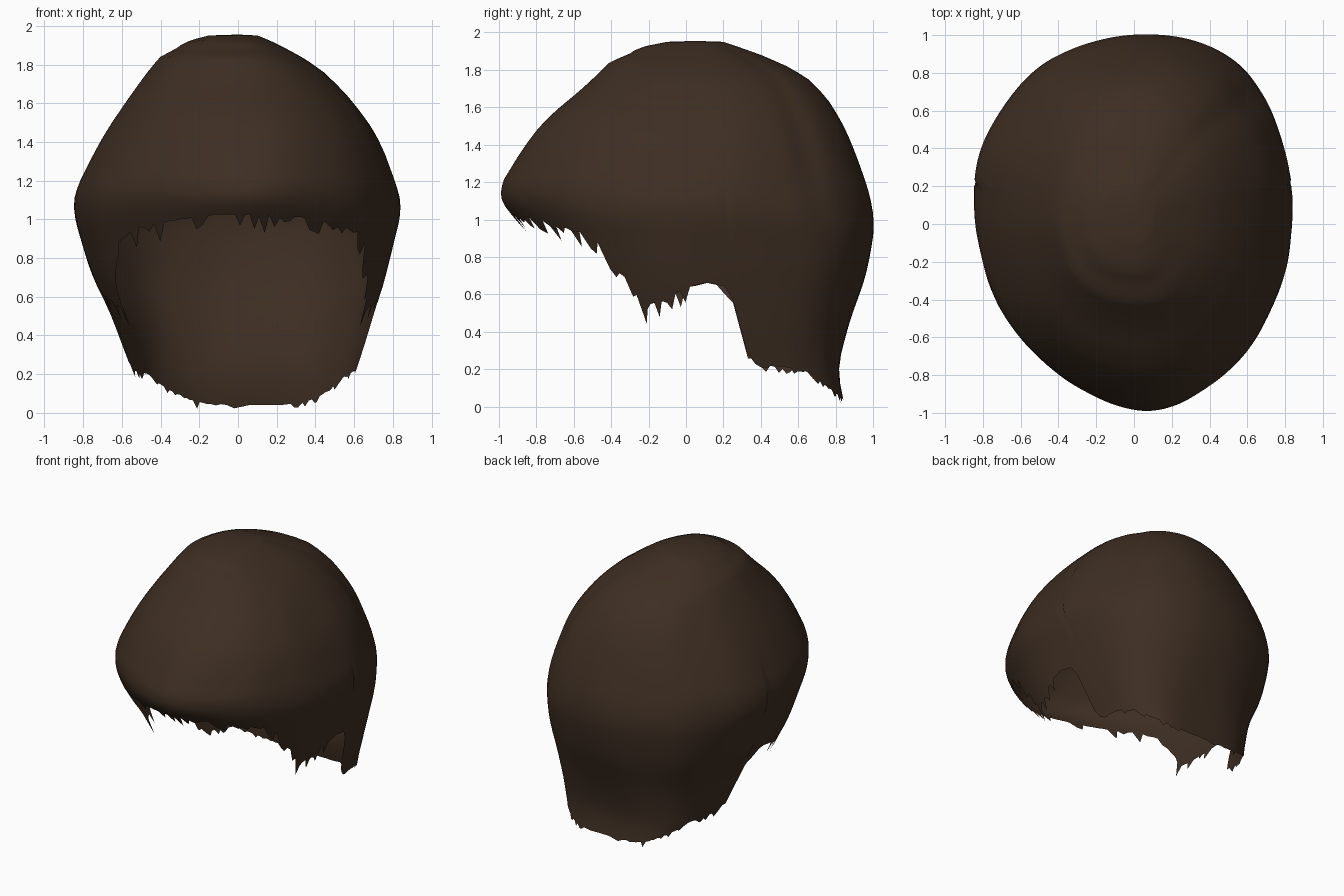
import bpy, bmesh, math, random
from mathutils import Vector, noise

random.seed(4)
cube = bpy.data.objects.get("Cube")
if cube:
    bpy.data.objects.remove(cube, do_unlink=True)

# Silhouette of the hair: reach in each direction at each height
LEVELS = [1.95, 1.9, 1.82, 1.7, 1.55, 1.4, 1.15, 1.05, .95, .7, .45, .2, 0]
FRONT = [.1, .35, .43, .55, .74, .86, 1.01, .96, .86, .7, .55, .45, .4]
BACK = [.2, .35, .57, .72, .82, .89, .98, 1, 1.01, .96, .87, .81, .85]
RIGHT = [.15, .34, .42, .51, .62, .72, .85, .86, .83, .75, .62, .55, .5]
LEFT = [.1, .22, .37, .51, .64, .74, .84, .86, .83, .76, .68, .6, .55]

# Roundness of the cross-section by height: low is boxy, high is pointed
POWER_Z = [.2, .6, 1.1, 1.6, 1.9]
FRONT_POWER = [.9, .95, 1.1, .97, .9]
BACK_POWER = [.55, .76, .95, .92, .92]

# Height of the hairline from the fringe, past the ear, to the nape
RIM_Y = [-1, -.9, -.6, -.48, -.38, -.29, -.23, -.08, 0, .1, .22, .28, .32, .4, .62, .75, .85]
RIM_Z = [1.04, 1.03, .96, .89, .76, .65, .54, .6, .64, .67, .65, .5, .3, .23, .21, .12, .04]

COLUMNS, ROWS = 180, 36
TOP = LEVELS[0]
CENTRE_Y = .05


def interpolate(xs, ys, x):
    """Linear lookup for ascending xs."""
    if x <= xs[0]:
        return ys[0]
    for i in range(1, len(xs)):
        if x <= xs[i]:
            f = (x - xs[i - 1]) / (xs[i] - xs[i - 1])
            return ys[i - 1] + f * (ys[i] - ys[i - 1])
    return ys[-1]


def reach(table, z):
    """Silhouette reach, averaged over a short span to round off the corners."""
    span = min(.06, TOP - z, max(z, 0))
    return sum(interpolate(LEVELS[::-1], table[::-1], z + d * span) for d in (-1, 0, 1)) / 3


def surface(angle, z):
    """Point on the hair at a compass angle and height."""
    c, s = math.cos(angle), math.sin(angle)
    power = interpolate(POWER_Z, FRONT_POWER if s < 0 else BACK_POWER, z)
    across = reach(LEFT if c > 0 else RIGHT, z)
    depth = reach(BACK, z) - CENTRE_Y if s > 0 else reach(FRONT, z) + CENTRE_Y
    x = math.copysign(abs(c) ** power, c) * across
    y = math.copysign(abs(s) ** power, s) * depth + CENTRE_Y
    x += .06 * s * s * min(1, (TOP - z) * 2)
    # soft waves in the combed hair
    wave = noise.noise(Vector((c * 2.2, s * 2.2, z * 1.3))) * .025
    # shallow parting groove running down behind the left ear
    wave -= .03 * math.exp(-((angle - .75) / .14) ** 2) * min(1, max(0, z - .8) * 2)
    return Vector((x * (1 + wave), y * (1 + wave * .4), z))


def rim_height(angle):
    z = TOP
    while z > .03 and z > interpolate(RIM_Y, RIM_Z, surface(angle, z).y):
        z -= .004
    return z


def add_shell(bm):
    angles = [2 * math.pi * i / COLUMNS for i in range(COLUMNS)]
    rims = [rim_height(a) for a in angles]
    rings = []
    for r in range(ROWS + 1):
        t = (r / ROWS) ** 1.5
        rings.append([bm.verts.new(surface(a, TOP - (TOP - rim) * t))
                      for a, rim in zip(angles, rims)])
    # ragged strand ends below the rim
    ends = []
    for a, rim in zip(angles, rims):
        nape = rim < .3
        length = random.random() ** 4 * (.04 if nape else .1)
        ends.append(bm.verts.new(surface(a, max(0, rim - .005 - length))))
    rings.append(ends)
    crown = bm.verts.new((0, CENTRE_Y, TOP + .005))
    for i in range(COLUMNS):
        j = (i + 1) % COLUMNS
        bm.faces.new((crown, rings[0][i], rings[0][j]))
        for upper, lower in zip(rings, rings[1:]):
            bm.faces.new((upper[i], lower[i], lower[j], upper[j]))


def add_locks(bm):
    """Loose pointed locks in front of and behind each ear."""
    for y, z, drop in ((-.22, .68, .2), (-.12, .68, .12), (-.45, .95, .1)):
        for side in (0, 1):
            a = math.asin((y - CENTRE_Y) / .95)
            a = math.pi - a if side else a
            base = [surface(a + d, z) for d in (-.07, .07)]
            tip = surface(a, z - drop)
            points = base + [tip] if not side else [base[1], base[0], tip]
            bm.faces.new([bm.verts.new(p) for p in points])


# Brown hair material
hair = bpy.data.materials.new("dark brown hair")
color = (.047, .027, .016, 1)
hair.diffuse_color = color
hair.use_nodes = True
shader = next(n for n in hair.node_tree.nodes if n.type == "BSDF_PRINCIPLED")
shader.inputs["Base Color"].default_value = color
shader.inputs["Roughness"].default_value = .8

# Hair object
bm = bmesh.new()
add_shell(bm)
add_locks(bm)
mesh = bpy.data.meshes.new("hair_shell")
bm.to_mesh(mesh)
bm.free()
mesh.materials.append(hair)
shell = bpy.data.objects.new("hair_shell", mesh)
bpy.context.collection.objects.link(shell)
bpy.context.view_layer.objects.active = shell
shell.select_set(True)
bpy.ops.object.shade_smooth_by_angle(angle=math.radians(50))
